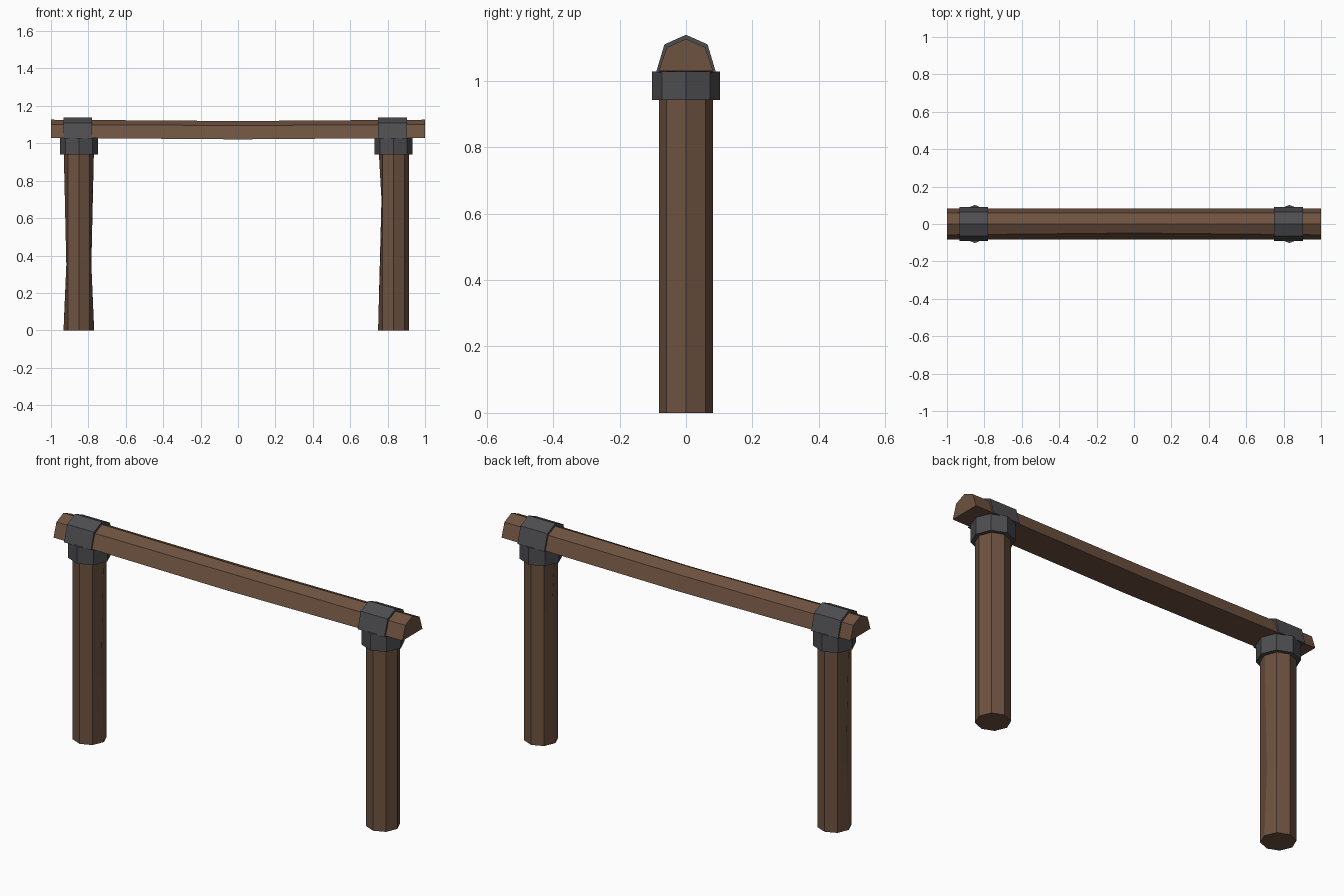
import bpy, bmesh, math

cube = bpy.data.objects.get("Cube")
if cube:
    bpy.data.objects.remove(cube, do_unlink=True)


def material(name, color):
    mat = bpy.data.materials.new(name)
    mat.use_nodes = True
    mat.diffuse_color = (*color, 1)
    mat.node_tree.nodes["Principled BSDF"].inputs["Base Color"].default_value = (*color, 1)
    return mat


wood = material("brown_wood", (0.155, 0.084, 0.051))
iron = material("dark_iron", (0.075, 0.075, 0.082))


def loft(name, rings, mat):
    """Join matching rings of points into a closed, flat-shaded solid."""
    bm = bmesh.new()
    loops = [[bm.verts.new(p) for p in ring] for ring in rings]
    for a, b in zip(loops, loops[1:]):
        for i in range(len(a)):
            j = (i + 1) % len(a)
            bm.faces.new((a[i], a[j], b[j], b[i]))
    bm.faces.new(loops[0])
    bm.faces.new(loops[-1])
    bmesh.ops.recalc_face_normals(bm, faces=bm.faces)
    mesh = bpy.data.meshes.new(name)
    bm.to_mesh(mesh)
    bm.free()
    mesh.materials.append(mat)
    obj = bpy.data.objects.new(name, mesh)
    bpy.context.collection.objects.link(obj)
    return obj


def octagon(x, z, radius, dent_right=0, dent_left=0):
    """Eight-sided ring whose two sideways corners can be worn inward."""
    ring = []
    for i in range(8):
        a = i * math.tau / 8
        r = radius - (dent_left if i == 0 else dent_right if i == 4 else 0)
        ring.append((x + r * math.cos(a), r * math.sin(a), z))
    return ring


def gable(x, base, shoulder, base_z, shoulder_z, ridge_z, wear=0):
    """Five-sided beam section, with optional wear on the front shoulder."""
    return [(x, -base, base_z), (x, base, base_z), (x, shoulder, shoulder_z),
            (x, 0, ridge_z), (x, wear - shoulder, shoulder_z)]


# Posts, iron collars and straps: side, post x, strap x, wear height, wear
for side, x, strap_x, wear_z, dents in (
        ("right", -0.851, -0.857, 0.35, (0.015, 0.015)),
        ("left", 0.831, 0.826, 0.7, (0.018, 0))):
    loft(side + "_post", [octagon(x, 0, 0.082), octagon(x, wear_z, 0.082, *dents),
                          octagon(x, 1.02, 0.082)], wood)
    loft(side + "_collar", [octagon(x, z, 0.102) for z in (0.941, 1.028)], iron)
    loft(side + "_strap", [gable(strap_x + dx, 0.09, 0.065, 1.025, 1.109, 1.138)
                           for dx in (-0.077, 0.077)], iron)

# Crossbeam, sagging slightly at the middle
loft("crossbeam", [gable(-1, 0.082, 0.058, 1.029, 1.1, 1.126),
                   gable(0, 0.082, 0.058, 1.021, 1.095, 1.119, 0.01),
                   gable(1, 0.082, 0.058, 1.029, 1.1, 1.126)], wood)
